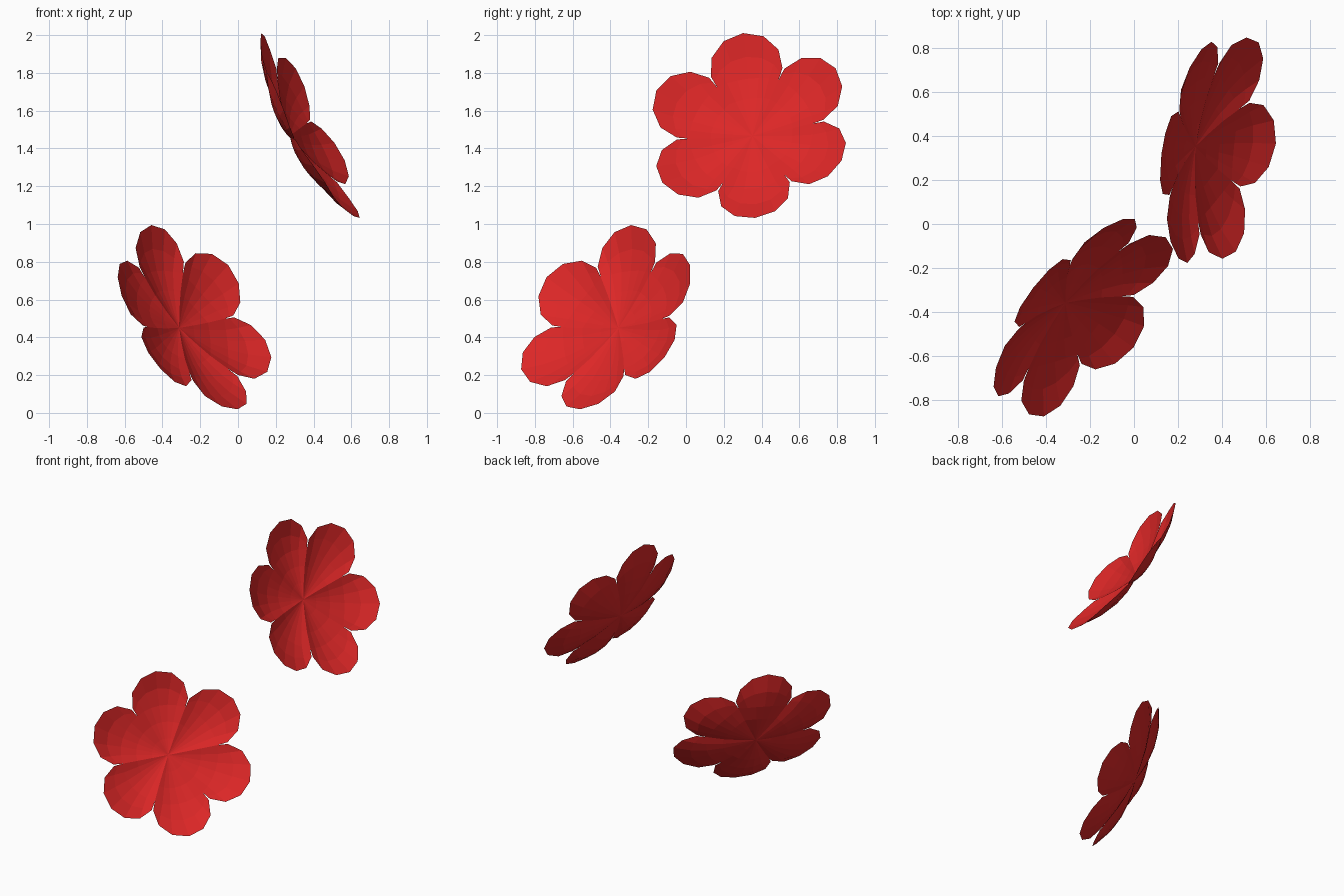
import bpy, bmesh, math
from mathutils import Matrix, Vector

cube = bpy.data.objects.get("Cube")
if cube:
    bpy.data.objects.remove(cube, do_unlink=True)

# Petal red
red = bpy.data.materials.new("petal red")
red.use_nodes = True
red.diffuse_color = (0.72, 0.02, 0.02, 1)
red.node_tree.nodes["Principled BSDF"].inputs["Base Color"].default_value = red.diffuse_color

PETALS = 6
COLS = 6
RADIUS = 0.555
NOTCH = 0.33


def lift(x, y, t):
    """Height of the shallow bowl, with each petal cupped across its width."""
    r = math.hypot(x, y)
    return -0.11 + 0.12 * (r / RADIUS) ** 3 + 0.03 * t * t * min(1, r / NOTCH)


def petal_point(row, t):
    """Rows fan out from the centre to the notch, then on to the rounded tip."""
    a = math.radians(30) * t
    r = NOTCH * min(row, 3) / 3
    p = Vector((r * math.sin(a), r * math.cos(a)))
    if row > 3:
        b = math.radians(100) * t
        tip = Vector((0.195 * math.sin(b), 0.375 + 0.18 * math.cos(b)))
        p = p.lerp(tip, (row - 3) / 2)
    return Vector((p.x, p.y, lift(p.x, p.y, t)))


def make_flower(name, centre, up, side):
    bm = bmesh.new()
    for k in range(PETALS):
        turn = Matrix.Rotation(-math.tau * k / PETALS, 3, 'Z')
        grid = [[bm.verts.new(turn @ petal_point(row, 2 * c / COLS - 1))
                 for c in range(COLS + 1)] for row in range(6)]
        for lower, upper in zip(grid, grid[1:]):
            for c in range(COLS):
                bm.faces.new((lower[c], lower[c + 1], upper[c + 1], upper[c]))
    # Weld the petals along their shared bases
    bmesh.ops.remove_doubles(bm, verts=bm.verts, dist=0.0005)
    bmesh.ops.dissolve_degenerate(bm, edges=bm.edges, dist=0.0001)

    # Aim the flower: first petal along up, its opening along side x up
    y = Vector(up).normalized()
    z = Vector(side).cross(y).normalized()
    x = y.cross(z)
    frame = Matrix((x, y, z)).transposed().to_4x4()
    bm.transform(Matrix.Translation(centre) @ frame)

    mesh = bpy.data.meshes.new(name)
    bm.to_mesh(mesh)
    bm.free()
    mesh.materials.append(red)
    bpy.context.collection.objects.link(bpy.data.objects.new(name, mesh))


make_flower("upper_flower", (0.375, 0.335, 1.517), (-0.25, -0.03, 0.47), (0.05, 0.56, 0.09))
make_flower("lower_flower", (-0.237, -0.42, 0.502), (-0.22, 0.13, 0.47), (0.33, 0.44, 0.05))
